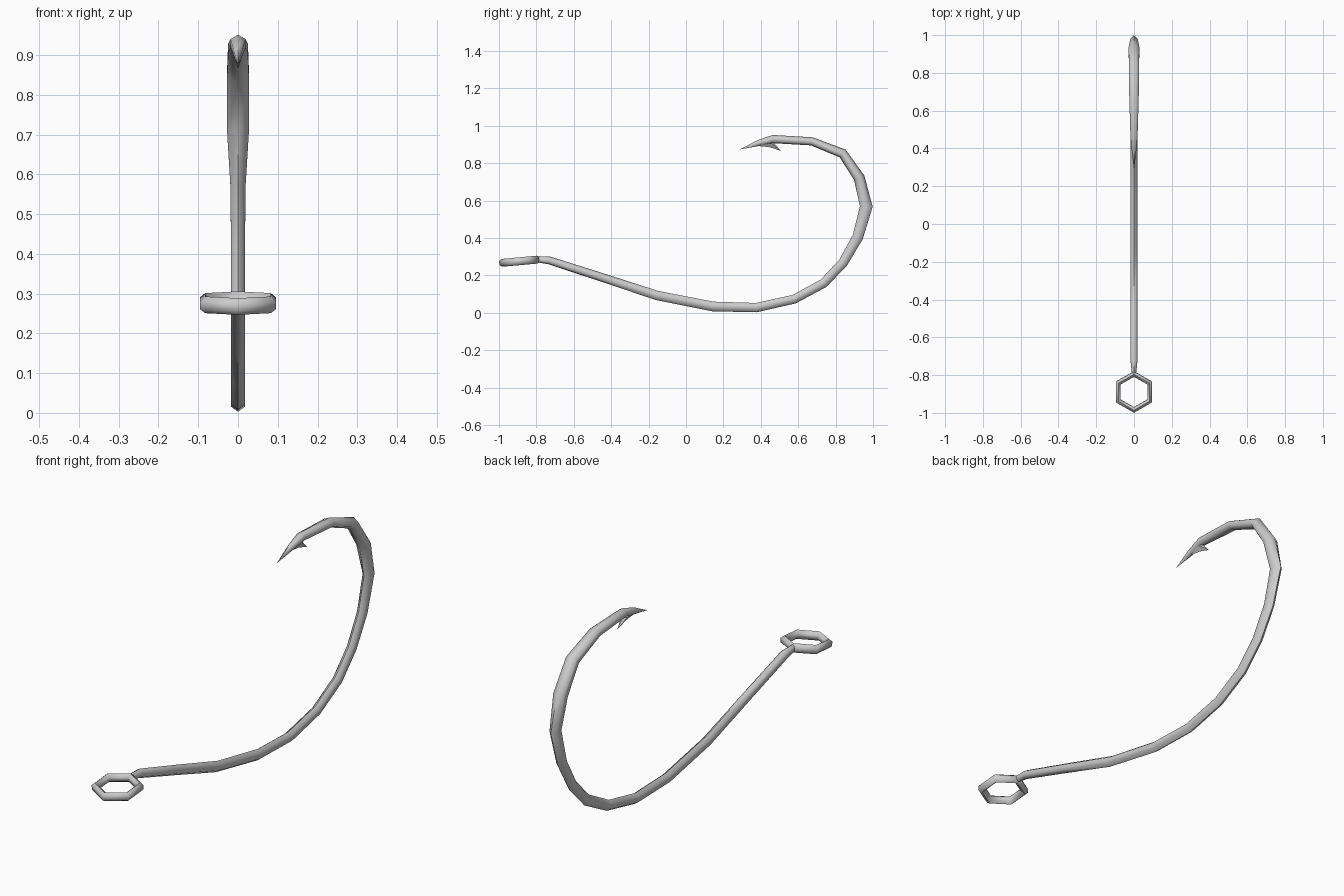
import bpy, bmesh
from math import cos, sin, pi, radians
from mathutils import Vector

if "Cube" in bpy.data.objects:
    bpy.data.objects.remove(bpy.data.objects["Cube"])

SIDES = 6
X = Vector((1, 0, 0))


def finish(name, bm):
    bmesh.ops.recalc_face_normals(bm, faces=bm.faces[:])
    me = bpy.data.meshes.new(name)
    bm.to_mesh(me)
    bm.free()
    ob = bpy.data.objects.new(name, me)
    bpy.context.collection.objects.link(ob)
    bpy.ops.object.select_all(action='DESELECT')
    ob.select_set(True)
    bpy.context.view_layer.objects.active = ob
    bpy.ops.object.shade_smooth_by_angle(angle=radians(65))
    return ob


def section(bm, c, side, up, a, b):
    return [bm.verts.new(c + side * a * sin(2 * pi * k / SIDES) + up * b * cos(2 * pi * k / SIDES))
            for k in range(SIDES)]


def bridge(bm, r0, r1):
    for k in range(SIDES):
        j = (k + 1) % SIDES
        bm.faces.new((r0[k], r0[j], r1[j], r1[k]))


# Bent wire: y, z, half width across x, half thickness in the bend plane
path = [(-.79, .286, .011, .017), (-.73, .28, .0175, .021), (-.46, .193, .0175, .023),
        (-.155, .093, .0175, .025), (.144, .034, .0175, .026), (.375, .028, .0175, .025),
        (.578, .073, .0175, .024), (.735, .158, .0175, .025), (.84, .268, .0175, .026),
        (.918, .405, .0175, .029), (.964, .568, .019, .034), (.926, .722, .028, .030),
        (.838, .852, .0275, .026), (.672, .917, .025, .022), (.465, .929, .019, .022),
        (.388, .908, .012, .016)]
pts = [Vector((0, p[0], p[1])) for p in path]
bm = bmesh.new()
rings = []
for i, p in enumerate(path):
    t = (pts[min(i + 1, len(pts) - 1)] - pts[max(i - 1, 0)]).normalized()
    rings.append(section(bm, pts[i], X, X.cross(t), p[2] / cos(pi / 6), p[3]))
for r0, r1 in zip(rings, rings[1:]):
    bridge(bm, r0, r1)
bm.faces.new(rings[0])
tip = bm.verts.new((0, .285, .873))
for k in range(SIDES):
    bm.faces.new((rings[-1][k], rings[-1][(k + 1) % SIDES], tip))
finish("hook_wire", bm)

# Barb: a splinter cut from the inner side, pointing back
bm = bmesh.new()
root = bm.verts.new((0, .375, .893))
point = bm.verts.new((0, .508, .866))
keel = bm.verts.new((0, .445, .886))
back = bm.verts.new((0, .47, .908))
left, right = (bm.verts.new((s * .014, .455, .907)) for s in (-1, 1))
for s in (left, right):
    bm.faces.new((root, keel, s))
    bm.faces.new((keel, point, s))
    bm.faces.new((point, back, s))
    bm.faces.new((back, root, s))
finish("barb", bm)

# Eye: six-sided ring, tilted slightly along y
bm = bmesh.new()
tilt = .09
fwd, up = Vector((0, 1, tilt)).normalized(), Vector((0, -tilt, 1)).normalized()
centre = Vector((0, -.889, .276))
rings = []
for i in range(6):
    a = i * pi / 3
    d = X * sin(a) + fwd * cos(a)
    rings.append(section(bm, centre + d * .0955, d, up, .0165, .021))
for i in range(6):
    bridge(bm, rings[i], rings[(i + 1) % 6])
finish("eye_ring", bm)
